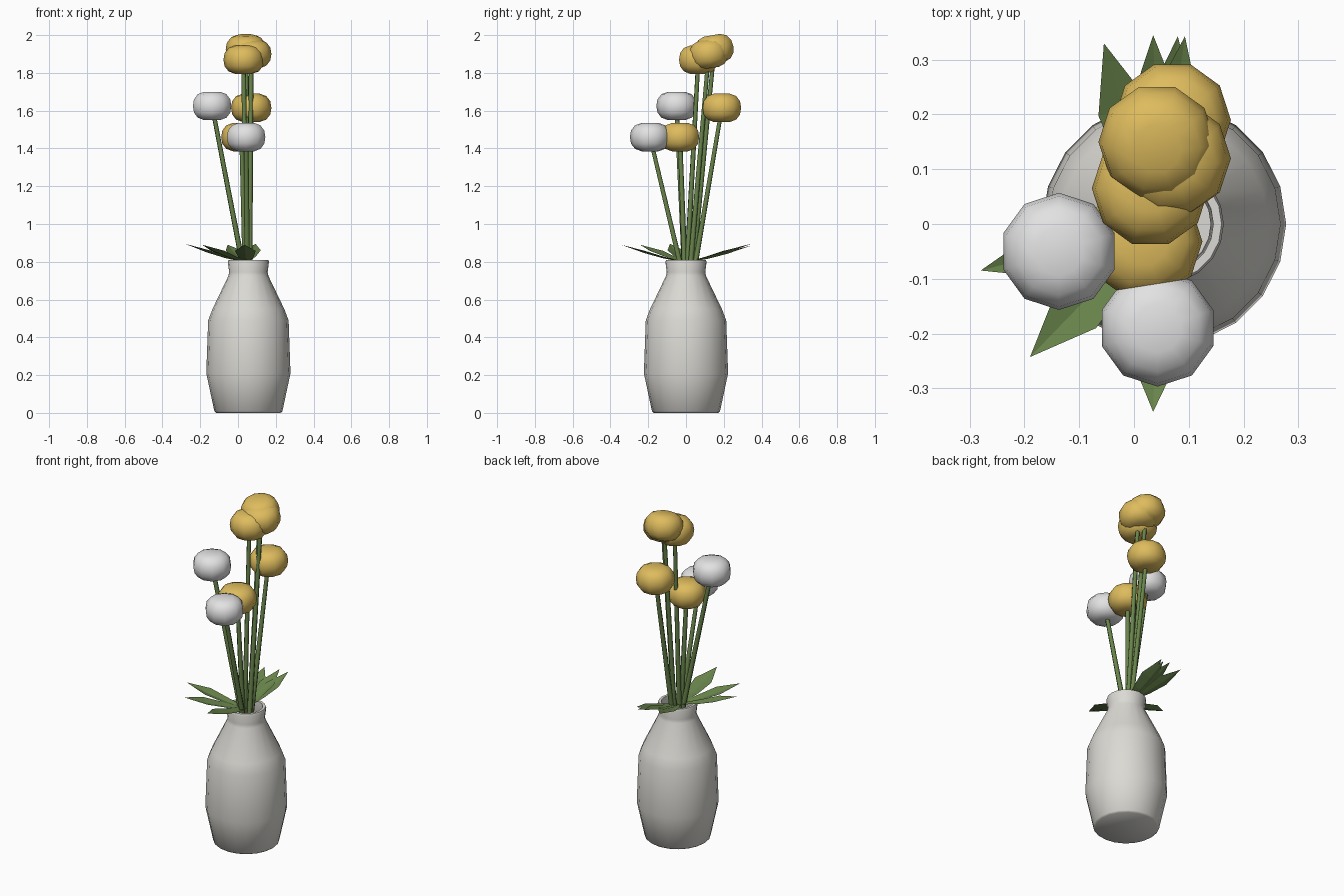
import bpy, bmesh
from math import sin, cos, pi, radians
from mathutils import Vector, Matrix

cube = bpy.data.objects.get("Cube")
if cube:
    bpy.data.objects.remove(cube, do_unlink=True)


def material(name, rgb):
    m = bpy.data.materials.new(name)
    m.use_nodes = True
    m.diffuse_color = (*rgb, 1)
    m.node_tree.nodes["Principled BSDF"].inputs["Base Color"].default_value = (*rgb, 1)
    return m


CERAMIC = material("warm white ceramic", (0.71, 0.70, 0.66))
WHITE = material("white petals", (0.76, 0.76, 0.76))
YELLOW = material("golden petals", (0.73, 0.50, 0.11))
GREEN = material("leaf green", (0.14, 0.23, 0.07))


def finish(name, bm, mat, angle=None):
    mesh = bpy.data.meshes.new(name)
    bmesh.ops.recalc_face_normals(bm, faces=bm.faces)
    bm.to_mesh(mesh)
    bm.free()
    mesh.materials.append(mat)
    ob = bpy.data.objects.new(name, mesh)
    bpy.context.collection.objects.link(ob)
    if angle:
        bpy.ops.object.select_all(action='DESELECT')
        ob.select_set(True)
        bpy.context.view_layer.objects.active = ob
        bpy.ops.object.shade_smooth_by_angle(angle=radians(angle))
    return ob


def lathe(name, profile, sides, mat, angle, turn=0.0):
    """Spin (radius, height) rings around z and cap both ends."""
    bm = bmesh.new()
    rings = [[bm.verts.new((r * cos(2 * pi * i / sides + turn),
                            r * sin(2 * pi * i / sides + turn), z))
              for i in range(sides)] for r, z in profile]
    for a, b in zip(rings, rings[1:]):
        for i in range(sides):
            j = (i + 1) % sides
            bm.faces.new((a[i], a[j], b[j], b[i]))
    bm.faces.new(rings[0])
    bm.faces.new(rings[-1])
    return finish(name, bm, mat, angle)


# Vase with a hollow inside
AXIS = Vector((0.055, 0, 0))
vase = lathe("vase", [(0.17, 0), (0.18, 0.008), (0.223, 0.21), (0.213, 0.49),
                      (0.19, 0.55), (0.106, 0.725), (0.102, 0.745), (0.109, 0.80),
                      (0.105, 0.81), (0.09, 0.81), (0.085, 0.735), (0.18, 0.53),
                      (0.195, 0.21), (0.155, 0.03)], 20, CERAMIC, 40)
vase.location = AXIS

# Flowers: head centre, point where the stem passes the vase mouth, petals, tilt
flowers = [
    ((-0.137, -0.05, 1.625), (0.012, -0.012, 0.85), WHITE, 0),
    ((0.043, -0.19, 1.46), (0.048, -0.045, 0.85), WHITE, 0),
    ((0.018, -0.032, 1.46), (0.035, -0.01, 0.85), YELLOW, 0),
    ((0.07, 0.19, 1.615), (0.06, 0.06, 0.85), YELLOW, 0),
    ((0.03, 0.065, 1.87), (0.04, 0.01, 0.85), YELLOW, 0),
    ((0.07, 0.12, 1.90), (0.062, 0.03, 0.85), YELLOW, 8),
    ((0.042, 0.15, 1.925), (0.05, 0.045, 0.85), YELLOW, 10),
]
HEAD = [(0.045, -0.075), (0.08, -0.062), (0.101, -0.035), (0.107, 0),
        (0.101, 0.035), (0.08, 0.062), (0.045, 0.075)]
for n, (head, mouth, petals, tilt) in enumerate(flowers, 1):
    ob = lathe(f"flower_head_{n}", HEAD, 10, petals, 50, pi / 10 if petals is WHITE else 0)
    ob.location = head
    ob.rotation_euler.x = radians(tilt)
    top, mid = Vector(head), Vector(mouth)
    way = (top - mid).normalized()
    low = mid - way * ((mid.z - 0.45) / way.z)
    stem = lathe(f"stem_{n}", [(0.016, 0), (0.012, (top - low).length - 0.03)],
                 6, GREEN, 70)
    stem.matrix_world = Matrix.Translation(low) @ way.to_track_quat('Z', 'Y').to_matrix().to_4x4()


def leaf(name, tip, half):
    """Pointed leaf with a shallow fold along its midrib."""
    tip = Vector(tip)
    root = Vector((0.045, 0, 0.795))
    side = (tip - root).cross(Vector((0, 0, 1))).normalized()
    bm = bmesh.new()
    rows = []
    for t, w, sag in ((0, 0.2, 0), (0.35, 0.75, 0.01), (0.64, 1, 0.01)):
        c = root.lerp(tip, t) - Vector((0, 0, sag))
        up = Vector((0, 0, 0.012 * w))
        rows.append([bm.verts.new(p) for p in
                     (c - side * half * w + up, c, c + side * half * w + up)])
    for a, b in zip(rows, rows[1:]):
        for i in (0, 1):
            bm.faces.new((a[i], a[i + 1], b[i + 1], b[i]))
    end = bm.verts.new(tip)
    for i in (0, 1):
        bm.faces.new((rows[-1][i], rows[-1][i + 1], end))
    finish(name, bm, GREEN)


# Leaves fanning over the rim
for n, (tip, half) in enumerate([
        ((-0.28, -0.085, 0.895), 0.045), ((-0.19, -0.243, 0.89), 0.05),
        ((0.035, -0.343, 0.89), 0.055), ((-0.055, 0.33, 0.89), 0.048),
        ((0.035, 0.345, 0.895), 0.045), ((0.08, 0.343, 0.885), 0.045),
        ((0.093, 0.343, 0.895), 0.045)], 1):
    leaf(f"leaf_{n}", tip, half)
